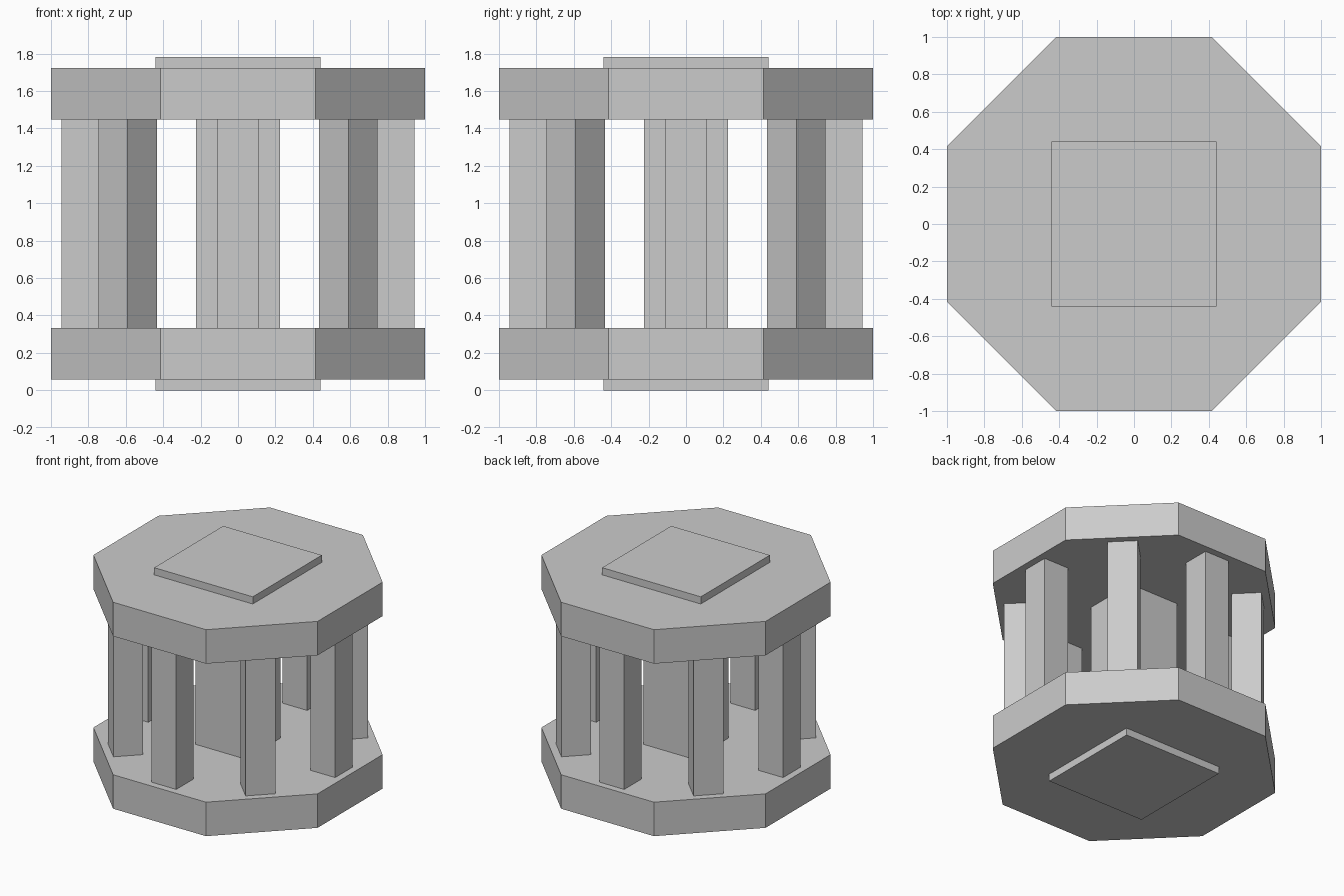
import bpy
from math import pi, cos, sin, sqrt

if "Cube" in bpy.data.objects:
    bpy.data.objects.remove(bpy.data.objects["Cube"])

# Heights of the stacked layers
Z = [0.0, 0.058, 0.332, 1.449, 1.723, 1.781]


def prism(name, sides, apothem, z0, z1, x=0, y=0, turn=0):
    """Regular prism with a flat side facing the direction 'turn'."""
    r = apothem / cos(pi / sides)
    angles = [turn + pi / sides + 2 * pi * i / sides for i in range(sides)]
    ring = [(r * cos(a), r * sin(a)) for a in angles]
    verts = [(px, py, z) for z in (z0, z1) for px, py in ring]
    faces = [tuple(reversed(range(sides))), tuple(range(sides, 2 * sides))]
    for i in range(sides):
        j = (i + 1) % sides
        faces.append((i, j, j + sides, i + sides))
    mesh = bpy.data.meshes.new(name)
    mesh.from_pydata(verts, [], faces)
    obj = bpy.data.objects.new(name, mesh)
    obj.location = (x, y, 0)
    bpy.context.collection.objects.link(obj)
    return obj


# Square pads and octagonal plates, bottom and top
prism("bottom_pad", 4, 0.44, Z[0], Z[1])
prism("bottom_plate", 8, 1.0, Z[1], Z[2])
prism("top_plate", 8, 1.0, Z[3], Z[4])
prism("top_pad", 4, 0.44, Z[4], Z[5])

# Central square column
prism("center_column", 4, 0.224, Z[2], Z[3])

# Ring of eight square pillars, each turned to face outward
for i in range(8):
    a = i * pi / 4
    prism(f"pillar_{i + 1}", 4, 0.11, Z[2], Z[3],
          0.834 * cos(a), 0.834 * sin(a), a)
